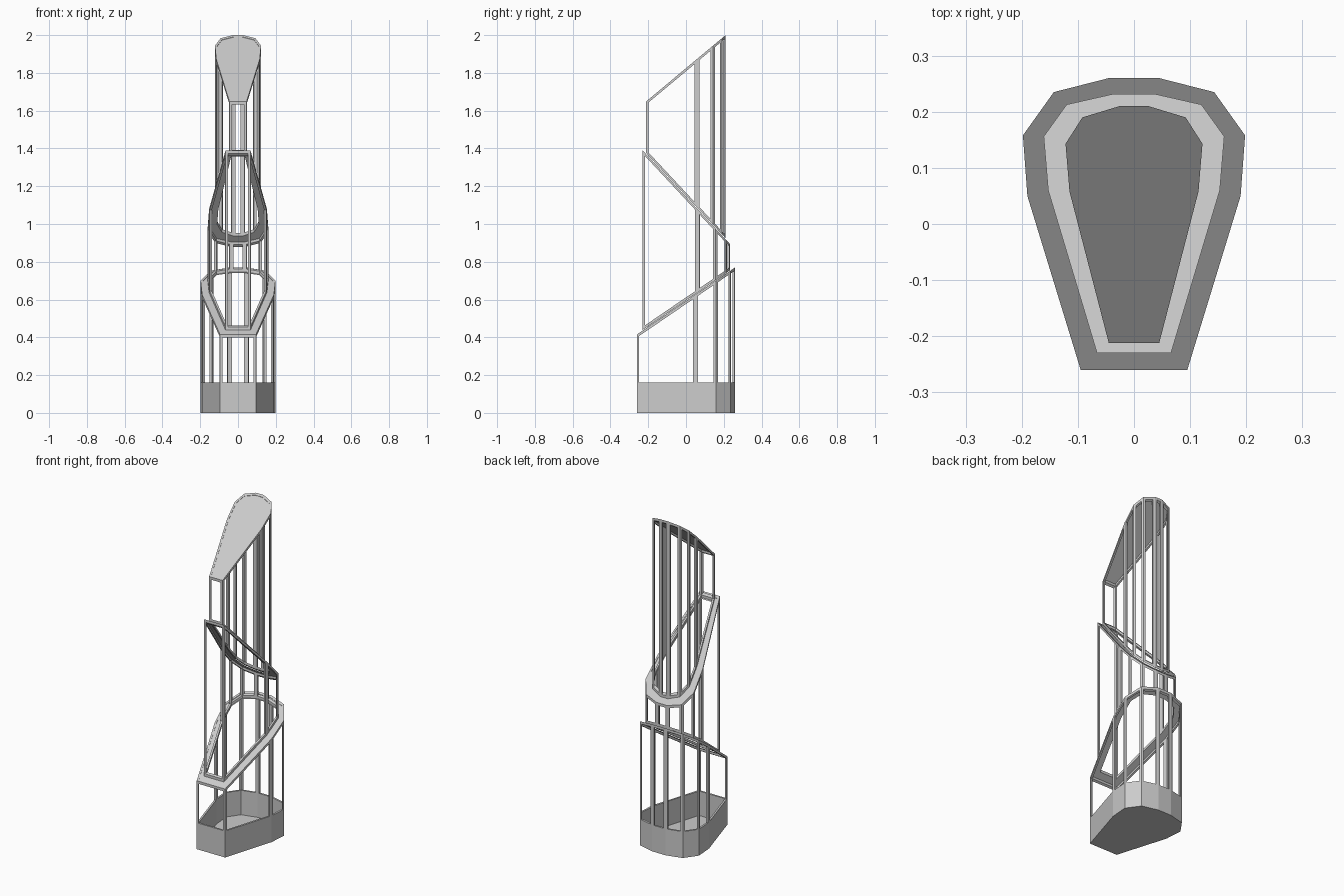
import bpy, bmesh
from mathutils import Vector

if "Cube" in bpy.data.objects:
    bpy.data.objects.remove(bpy.data.objects["Cube"])

# half outlines, front to back (x, y)
LOWER = [(0.095, -0.26), (0.19, 0.05), (0.198, 0.158), (0.143, 0.235), (0.045, 0.26)]
MIDDLE = [(0.066, -0.23), (0.153, 0.06), (0.161, 0.156), (0.12, 0.213), (0.036, 0.232)]
UPPER = [(0.045, -0.212), (0.115, 0.058), (0.122, 0.143), (0.092, 0.19), (0.026, 0.21)]
T = 0.011  # strut thickness


def full(half):
    """Mirror a half outline into a counter-clockwise loop."""
    return [Vector(p) for p in half] + [Vector((-x, y)) for x, y in reversed(half)]


def inset(pts, d):
    """Mitred inward offset of a loop."""
    out = []
    n = len(pts)
    for i, p in enumerate(pts):
        a = (p - pts[i - 1]).normalized()
        b = (pts[(i + 1) % n] - p).normalized()
        na, nb = Vector((-a.y, a.x)), Vector((-b.y, b.x))
        out.append(p + (na + nb) * d / (1 + na.dot(nb)))
    return out


def slope(y0, z0, y1, z1):
    return lambda p: z0 + (z1 - z0) * (p.y - y0) / (y1 - y0)


def shift(f, d):
    return lambda p: f(p) + d


def finish(name, bm):
    bmesh.ops.recalc_face_normals(bm, faces=bm.faces)
    me = bpy.data.meshes.new(name)
    bm.to_mesh(me)
    bm.free()
    ob = bpy.data.objects.new(name, me)
    bpy.context.collection.objects.link(ob)


def loop(bm, pts, z):
    return [bm.verts.new((p.x, p.y, z(p))) for p in pts]


def bridge(bm, a, b):
    n = len(a)
    for i in range(n):
        j = (i + 1) % n
        bm.faces.new((a[i], a[j], b[j], b[i]))


def frame(name, pts, zb, zt):
    """Rectangular bar running round an outline on a sloped plane."""
    bm = bmesh.new()
    inn = inset(pts, T)
    ls = [loop(bm, pts, zb), loop(bm, pts, zt), loop(bm, inn, zt), loop(bm, inn, zb)]
    for i in range(4):
        bridge(bm, ls[i], ls[(i + 1) % 4])
    finish(name, bm)


def posts(name, pts, zb, zt):
    """Folded upright strip at every outline corner."""
    bm = bmesh.new()
    inn = inset(pts, T)
    n = len(pts)
    for i, p in enumerate(pts):
        a = (pts[i - 1] - p).normalized()
        b = (pts[(i + 1) % n] - p).normalized()
        ia, ib = Vector((a.y, -a.x)), Vector((-b.y, b.x))
        pa, pb = p + a * T * 1.15, p + b * T * 1.15
        sec = [pa, p, pb, pb + ib * T, inn[i], pa + ia * T]
        if (pa - p).cross(pb - p) > -T * T * 0.8:
            lo, hi = loop(bm, sec, zb), loop(bm, sec, zt)
        else:  # sharp front corner: plain square post
            sq = [pa, p, pb, inn[i]]
            lo, hi = loop(bm, sq, zb), loop(bm, sq, zt)
        bridge(bm, lo, hi)
        bm.faces.new(lo)
        bm.faces.new(hi)
    finish(name, bm)


def sheet(name, outer, z, hole=None):
    """Sloped panel, optionally with an opening."""
    bm = bmesh.new()
    o = loop(bm, outer, z)
    if hole:
        bridge(bm, o, loop(bm, hole, z))
    else:
        bm.faces.new(o)
    finish(name, bm)
    

low, mid, up = full(LOWER), full(MIDDLE), full(UPPER)
low_top = slope(-0.26, 0.415, 0.26, 0.77)
mid_top = slope(-0.23, 1.39, 0.232, 0.895)
up_top = slope(-0.212, 1.648, 0.21, 2.0)
BAR = 0.016
base_top = lambda p: 0.16

# hollow base tray with floor
bm = bmesh.new()
inn = inset(low, T)
rings = [loop(bm, low, lambda p: 0), loop(bm, low, base_top),
         loop(bm, inn, base_top), loop(bm, inn, lambda p: 0.012)]
for i in range(3):
    bridge(bm, rings[i], rings[i + 1])
bm.faces.new(rings[0])
bm.faces.new(rings[3])
finish("base_tray", bm)

# three tiers: outline, lower plane, upper plane, next outline inside
tiers = [("lower", low, base_top, low_top, mid),
         ("middle", mid, shift(low_top, 0.003), mid_top, up),
         ("upper", up, shift(mid_top, 0.006), up_top, None)]
for name, pts, zb, zt, hole in tiers:
    frame(name + "_top_frame", pts, shift(zt, -BAR), zt)
    start = zb
    if name != "lower":
        frame(name + "_bottom_frame", pts, zb, shift(zb, BAR))
        start = shift(zb, BAR)
    posts(name + "_posts", pts, start, shift(zt, -BAR))
    # ledge between tiers, or the closing roof panel
    sheet(name + ("_ledge" if hole else "_roof"), inset(pts, T * 0.5), shift(zt, -0.002),
          inset(hole, T) if hole else None)
